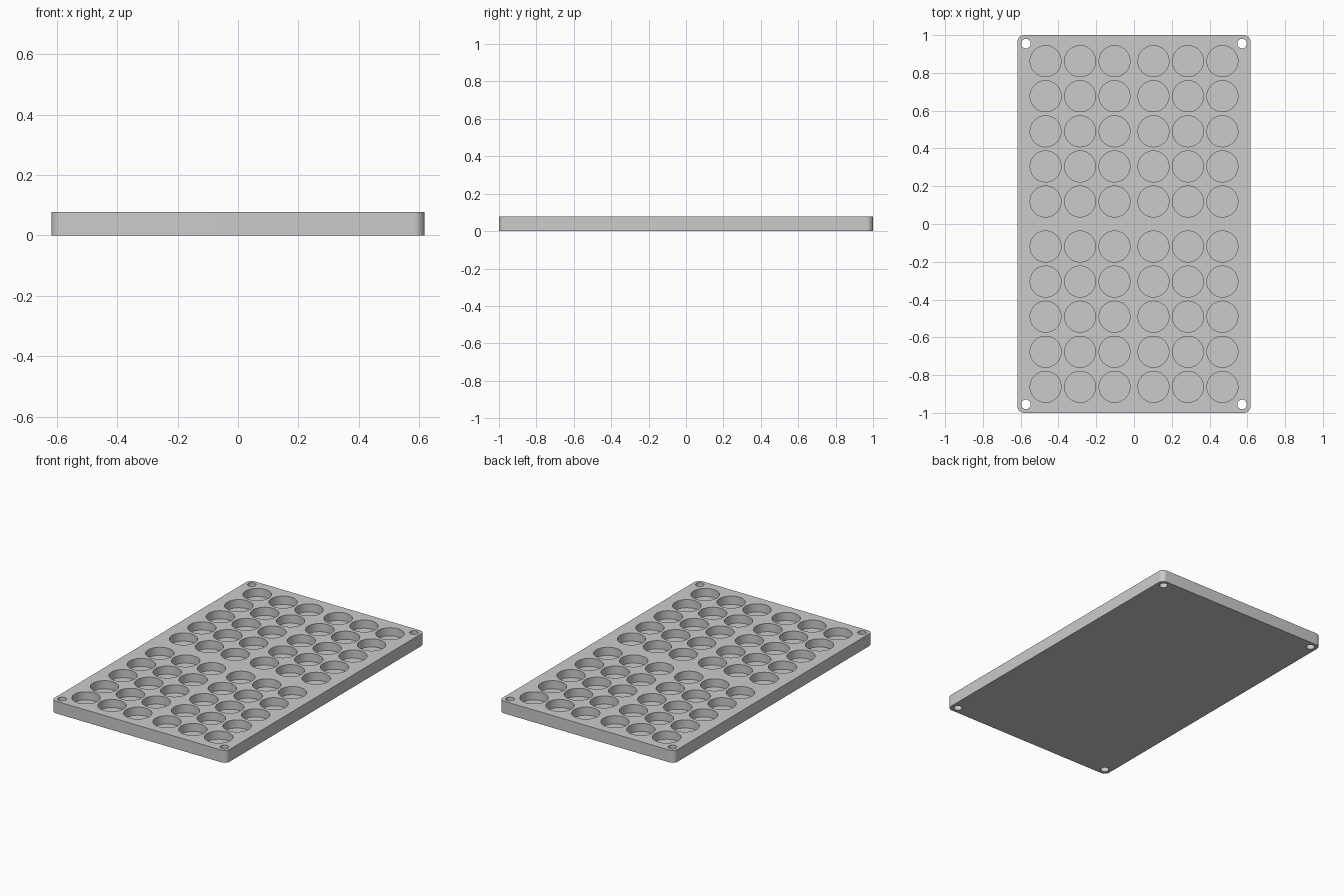
import bpy
import bmesh
from mathutils import Matrix

WIDTH, LENGTH, HEIGHT = 1.234, 2.0, 0.078
CORNER_R = 0.035
POCKET_R, POCKET_DEPTH = 0.082, 0.052
HOLE_R, HOLE_X, HOLE_Y = 0.025, 0.572, 0.955

if "Cube" in bpy.data.objects:
    bpy.data.objects.remove(bpy.data.objects["Cube"], do_unlink=True)

# Plain grey finish
grey = bpy.data.materials.new("grey plastic")
grey.use_nodes = True
colour = (0.6, 0.6, 0.6, 1)
grey.diffuse_color = colour
grey.node_tree.nodes["Principled BSDF"].inputs["Base Color"].default_value = colour


def make_object(name, bm):
    mesh = bpy.data.meshes.new(name)
    bm.to_mesh(mesh)
    bm.free()
    mesh.materials.append(grey)
    obj = bpy.data.objects.new(name, mesh)
    bpy.context.collection.objects.link(obj)
    return obj


def add_cylinder(bm, x, y, radius, z0, z1):
    bmesh.ops.create_cone(bm, cap_ends=True, segments=48, radius1=radius,
                          radius2=radius, depth=z1 - z0,
                          matrix=Matrix.Translation((x, y, (z0 + z1) / 2)))


# Tray block with rounded vertical corners
bm = bmesh.new()
bmesh.ops.create_cube(bm, size=1, matrix=Matrix.Translation((0, 0, HEIGHT / 2))
                      @ Matrix.Diagonal((WIDTH, LENGTH, HEIGHT, 1)))
uprights = [e for e in bm.edges
            if abs(e.verts[0].co.z - e.verts[1].co.z) > HEIGHT / 2]
bmesh.ops.bevel(bm, geom=uprights, offset=CORNER_R, segments=10,
                profile=0.5, affect='EDGES')
tray = make_object("tray", bm)

# Cutter: four blocks of blind round pockets, plus a through hole per corner
bm = bmesh.new()
for sx in (-1, 1):
    for sy in (-1, 1):
        for col in range(3):
            for row in range(5):
                add_cylinder(bm, sx * (0.103 + 0.1825 * col),
                             sy * (0.119 + 0.1858 * row),
                             POCKET_R, HEIGHT - POCKET_DEPTH, HEIGHT + 0.05)
        add_cylinder(bm, sx * HOLE_X, sy * HOLE_Y, HOLE_R, -0.05, HEIGHT + 0.05)
cutter = make_object("pocket_cutter", bm)
cutter.hide_render = True

# Cut the pockets and holes, then drop the cutter
cut = tray.modifiers.new("pockets", 'BOOLEAN')
cut.operation = 'DIFFERENCE'
cut.solver = 'EXACT'
cut.object = cutter
bpy.ops.object.select_all(action='DESELECT')
bpy.context.view_layer.objects.active = tray
tray.select_set(True)
bpy.ops.object.modifier_apply(modifier=cut.name)
bpy.data.objects.remove(cutter, do_unlink=True)
bpy.ops.object.shade_smooth_by_angle()
